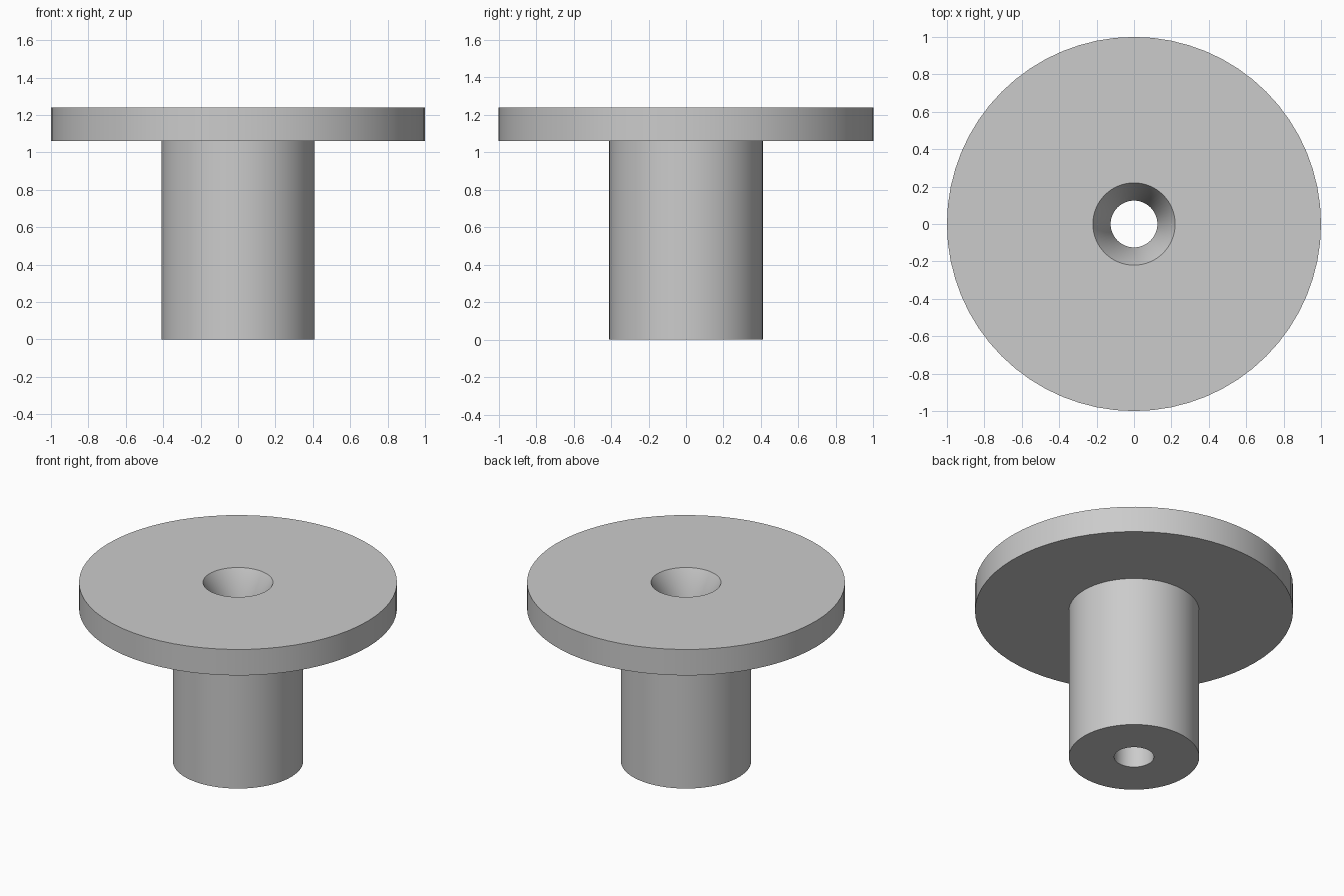
import bpy, bmesh, math

cube = bpy.data.objects.get("Cube")
if cube:
    bpy.data.objects.remove(cube, do_unlink=True)

SEGMENTS = 64

# Single grey material
grey = bpy.data.materials.new("light grey")
grey.use_nodes = True
colour = (0.6, 0.6, 0.6, 1.0)
grey.diffuse_color = colour
grey.node_tree.nodes["Principled BSDF"].inputs["Base Color"].default_value = colour


def lathe(name, profile, material):
    """Revolve a closed (radius, height) profile around z."""
    bm = bmesh.new()
    verts = [bm.verts.new((r, 0, z)) for r, z in profile]
    edges = [bm.edges.new((verts[i], verts[(i + 1) % len(verts)]))
             for i in range(len(verts))]
    bmesh.ops.spin(bm, geom=verts + edges, cent=(0, 0, 0), axis=(0, 0, 1),
                   angle=2 * math.pi, steps=SEGMENTS, use_duplicate=False)
    bmesh.ops.remove_doubles(bm, verts=bm.verts[:], dist=1e-4)
    bmesh.ops.recalc_face_normals(bm, faces=bm.faces[:])
    mesh = bpy.data.meshes.new(name)
    bm.to_mesh(mesh)
    bm.free()
    mesh.materials.append(material)
    obj = bpy.data.objects.new(name, mesh)
    bpy.context.collection.objects.link(obj)
    bpy.ops.object.select_all(action='DESELECT')
    obj.select_set(True)
    bpy.context.view_layer.objects.active = obj
    bpy.ops.object.shade_smooth_by_angle(angle=math.radians(30))
    return obj


# Hub and flange in one piece, with a countersunk through hole
lathe("flanged_bushing", [
    (0.125, 0.0),    # bore, bottom
    (0.41, 0.0),     # hub, bottom
    (0.41, 1.06),    # hub meets flange
    (1.0, 1.06),     # flange, lower rim
    (1.0, 1.24),     # flange, upper rim
    (0.22, 1.24),    # countersink, top
    (0.125, 1.06),   # countersink meets bore
], grey)
